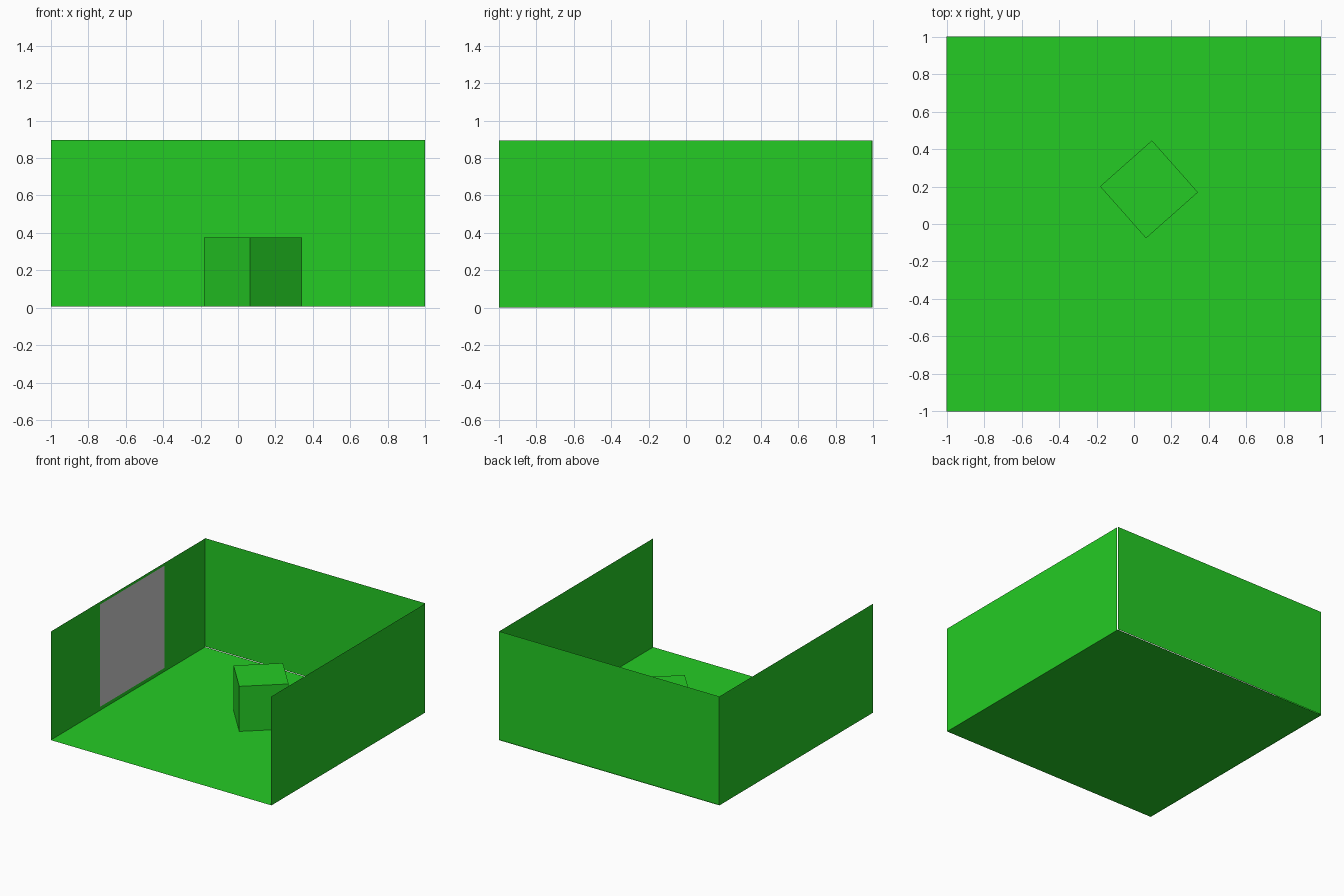
import bpy, bmesh, math
from mathutils import Matrix

if "Cube" in bpy.data.objects:
    bpy.data.objects.remove(bpy.data.objects["Cube"])

green = bpy.data.materials.new("green")
green.diffuse_color = (0.018, 0.6, 0.018, 1)
green.use_nodes = True
green.node_tree.nodes["Principled BSDF"].inputs["Base Color"].default_value = green.diffuse_color


def make(name, bm, mat=None):
    me = bpy.data.meshes.new(name)
    bm.to_mesh(me)
    bm.free()
    ob = bpy.data.objects.new(name, me)
    bpy.context.collection.objects.link(ob)
    if mat:
        me.materials.append(mat)
    return ob


def sheet(name, corners, mat=None):
    bm = bmesh.new()
    bm.faces.new([bm.verts.new(c) for c in corners])
    return make(name, bm, mat)


def side_sheet(name, x, y0, y1, z0, z1, mat=None):
    return sheet(name, [(x, y0, z0), (x, y1, z0), (x, y1, z1), (x, y0, z1)], mat)


# floor and three thin walls, open at the front
sheet("floor", [(-1, -1, 0.003), (0.998, -1, 0.003), (0.998, 1, 0.003), (-1, 1, 0.003)], green)
sheet("back_wall", [(-0.998, 1, 0.007), (0.997, 1, 0.007), (0.997, 1, 0.897), (-0.998, 1, 0.897)], green)
side_sheet("left_wall", -1, -1, 0.997, 0, 0.894, green)
side_sheet("right_wall", 1, -1, 0.995, 0, 0.894, green)

# square panel just inside the left wall
side_sheet("wall_panel", -0.996, -0.37, 0.47, 0.035, 0.875)

# turned box standing on the floor
bm = bmesh.new()
bmesh.ops.create_cube(bm, size=0.37, matrix=Matrix.Translation((0.08, 0.185, 0.191))
                      @ Matrix.Rotation(math.radians(41.6), 4, 'Z'))
make("box", bm, green)
